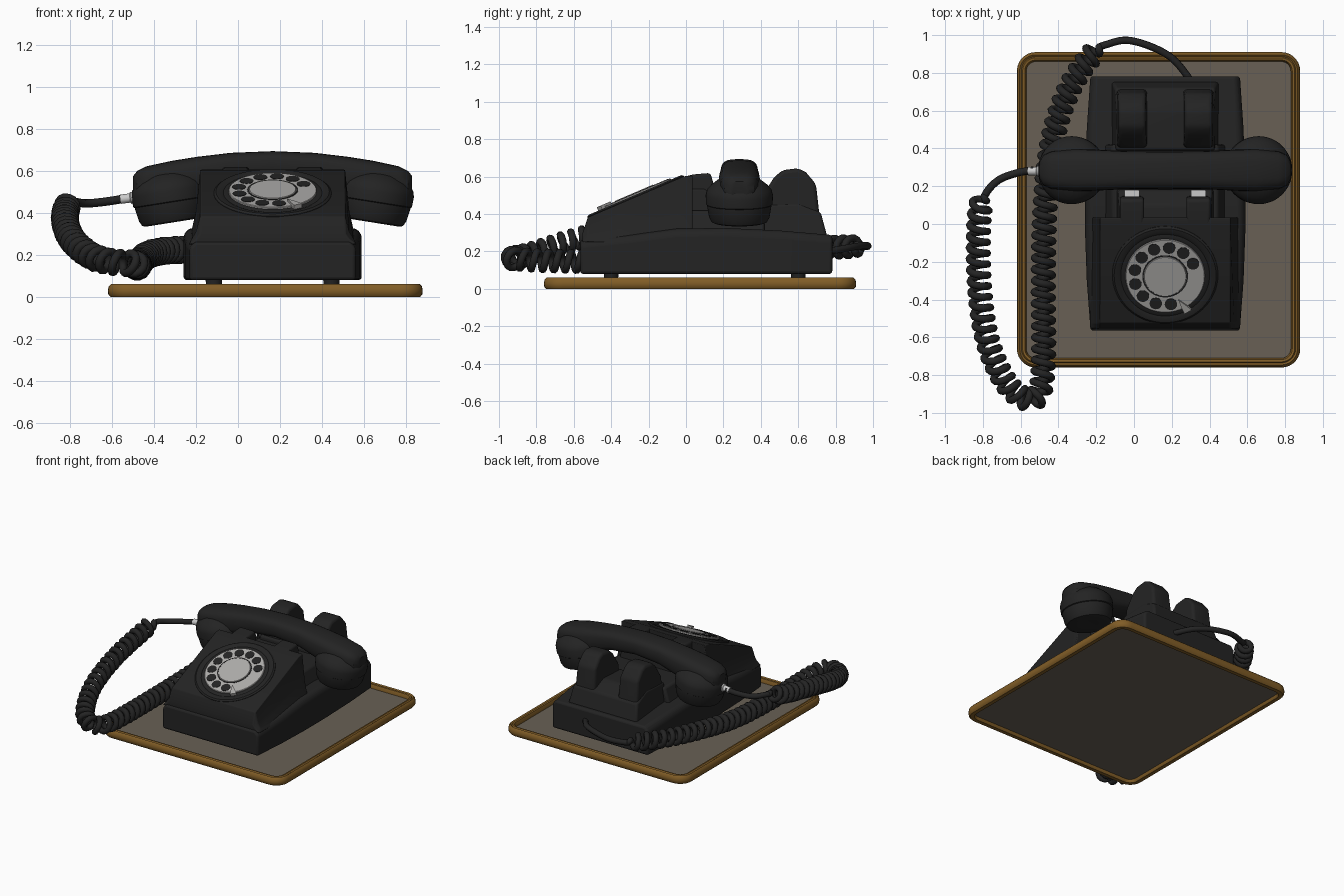
import bpy, bmesh, math
from mathutils import Matrix, Vector

if "Cube" in bpy.data.objects:
    bpy.data.objects.remove(bpy.data.objects["Cube"])

CX = 0.165  # centre line of the telephone


def material(name, rgb, rough=0.5):
    m = bpy.data.materials.new(name)
    m.use_nodes = True
    m.diffuse_color = (*rgb, 1)
    shader = m.node_tree.nodes["Principled BSDF"]
    shader.inputs["Base Color"].default_value = (*rgb, 1)
    shader.inputs["Roughness"].default_value = rough
    return m


BLACK = material("black plastic", (0.017, 0.017, 0.017))
BRASS = material("brown brass", (0.22, 0.11, 0.02))
MAT = material("taupe mat", (0.14, 0.118, 0.09))
GREY = material("pale grey", (0.42, 0.41, 0.4))
SILVER = material("light silver", (0.6, 0.6, 0.6))


def finish(name, bm, mat, bevel=0, matrix=Matrix()):
    bmesh.ops.recalc_face_normals(bm, faces=bm.faces)
    mesh = bpy.data.meshes.new(name)
    bm.to_mesh(mesh)
    bm.free()
    mesh.materials.append(mat)
    ob = bpy.data.objects.new(name, mesh)
    bpy.context.collection.objects.link(ob)
    ob.matrix_world = matrix
    bpy.ops.object.select_all(action="DESELECT")
    ob.select_set(True)
    bpy.context.view_layer.objects.active = ob
    if bevel:
        b = ob.modifiers.new("soft edges", "BEVEL")
        b.width, b.segments, b.limit_method = bevel, 3, "ANGLE"
        b.angle_limit = math.radians(25)
    bpy.ops.object.shade_smooth_by_angle(angle=math.radians(35))
    return ob


def loft(name, rings, mat, closed=False, **kw):
    """Skin a series of equal-length rings; cap the ends unless closed."""
    bm = bmesh.new()
    rows = [[bm.verts.new(p) for p in r] for r in rings]
    for a, b in zip(rows, rows[1:] + rows[:1] if closed else rows[1:]):
        n = len(a)
        for i in range(n):
            bm.faces.new((a[i], a[(i + 1) % n], b[(i + 1) % n], b[i]))
    if not closed:
        bm.faces.new(rows[0])
        bm.faces.new(rows[-1])
    return finish(name, bm, mat, **kw)


def lathe(name, profile, mat, matrix, steps=48, closed=False):
    angles = [2 * math.pi * i / steps for i in range(steps)]
    rings = [[(r * math.cos(a), r * math.sin(a), z) for a in angles] for r, z in profile]
    return loft(name, rings, mat, closed, matrix=matrix)


def extrude(name, outline, x, half, mat, taper=1, bevel=0.015):
    """Side profile in y and z, widened along x about a centre."""
    low = min(z for _, z in outline)
    high = max(z for _, z in outline)
    width = lambda z: half * (1 + (taper - 1) * (z - low) / (high - low))
    return loft(name, [[(x + s * width(z), y, z) for y, z in outline] for s in (-1, 1)],
                mat, bevel=bevel)


def rounded(off, z):
    """Rounded rectangle of the tray edge, inset by off."""
    pts = []
    r = 0.1 - off
    for i in range(32):
        q = i // 8
        a = math.pi / 2 * (q + (i % 8) / 7)
        sx, sy = (1, -1, -1, 1)[q], (1, 1, -1, -1)[q]
        pts.append((0.13 + sx * 0.65 + r * math.cos(a), 0.075 + sy * 0.735 + r * math.sin(a), z))
    return pts


# Tray: two-ridged rim and a flat mat
rim = [(0.012, 0), (0.002, 0.012), (0, 0.03), (0.004, 0.05), (0.014, 0.06), (0.024, 0.052),
       (0.03, 0.06), (0.042, 0.058), (0.05, 0.04), (0.05, 0.015), (0.04, 0)]
loft("tray_rim", [rounded(o, z) for o, z in rim], BRASS, closed=True)
loft("tray_mat", [[(0.13 + sx * 0.71, 0.07 + sy * 0.79, z)
                   for sx, sy in ((-1, -1), (1, -1), (1, 1), (-1, 1))] for z in (0.02, 0.03)], MAT)

# Base: stations along y of (y, half width, top)
base = [(-0.565, 0.395, 0.262), (-0.3, 0.415, 0.29), (-0.05, 0.424, 0.322), (0.2, 0.424, 0.326),
        (0.5, 0.415, 0.312), (0.782, 0.396, 0.288)]
loft("base", [[(CX - w, y, 0.08), (CX + w, y, 0.08), (CX + w, y, t - 0.03), (CX + w - 0.025, y, t),
               (CX - w + 0.025, y, t), (CX - w, y, t - 0.03)] for y, w, t in base], BLACK, bevel=0.015)
for sx in (-1, 1):
    for y in (-0.4, 0.6):
        lathe("foot", [(0.035, 0.03), (0.04, 0.09)], BLACK,
              Matrix.Translation((CX + sx * 0.28, y, 0)), 20)

# Sloping front housing with flared sides
flare = [(0, 0.4), (0.2, 0.385), (0.45, 0.365), (1, 0.345)]
rings = []
for y, top in ((-0.553, 0.3), (-0.525, 0.383), (-0.01, 0.602), (0.035, 0.606)):
    half = [(w, 0.25 + f * (top - 0.25)) for f, w in flare]
    rings.append([(CX + w, y, z) for w, z in half] + [(CX - w, y, z) for w, z in reversed(half)])
loft("front_housing", rings, BLACK, bevel=0.015)

# Cradle: floor, front block, prongs, rear block, horns, plungers
extrude("cradle_floor", [(0, 0.28), (0, 0.42), (0.42, 0.42), (0.42, 0.28)], CX, 0.33, BLACK, 0.85)
extrude("cradle_front", [(0, 0.28), (0, 0.54), (0.1, 0.54), (0.18, 0.48), (0.2, 0.28)], CX, 0.27, BLACK, 0.9)
extrude("cradle_rear", [(0.38, 0.28), (0.39, 0.45), (0.6, 0.46), (0.72, 0.41), (0.755, 0.28)],
        CX, 0.285, BLACK, 0.9)
for s in (-1, 1):
    x = CX + s * 0.176
    extrude("cradle_prong", [(-0.03, 0.4), (-0.03, 0.595), (0.04, 0.612), (0.13, 0.62),
                             (0.145, 0.57), (0.15, 0.4)], x, 0.064, BLACK)
    extrude("cradle_horn", [(0.385, 0.29), (0.41, 0.5), (0.47, 0.595), (0.515, 0.635), (0.6, 0.645),
                            (0.64, 0.625), (0.695, 0.56), (0.725, 0.29)], x, 0.085, BLACK, 0.85, 0.02)
    extrude("plunger", [(0.14, 0.5), (0.14, 0.535), (0.18, 0.535), (0.18, 0.5)], x, 0.04, SILVER, 1, 0.005)

# Dial: stepped ring, finger wheel, holes, centre line, finger stop
dial = Matrix.Translation((CX, -0.268, 0.489)) @ Matrix.Rotation(math.radians(23.2), 4, "X")
lathe("dial_ring", [(0.28, -0.02), (0.28, 0.006), (0.27, 0.014), (0.25, 0.014), (0.235, 0.008),
                    (0.222, 0.012), (0.215, 0.012)], BLACK, dial, 64)
lathe("finger_wheel", [(0.21, 0.0), (0.21, 0.019), (0.207, 0.022)], GREY, dial, 64)
lathe("centre_line", [(0.114, 0.018), (0.114, 0.024), (0.121, 0.024), (0.121, 0.018)],
      BLACK, dial, 48, True)
lathe("dial_centre", [(0.114, 0.018), (0.11, 0.027)], GREY, dial)
for i in range(10):
    a = math.radians(26 + 28.3 * i)
    spot = Matrix.Translation((0.164 * math.cos(a), 0.164 * math.sin(a), 0.018))
    lathe("finger_hole", [(0.033, 0), (0.033, 0.006)], BLACK, dial @ spot, 20)
stop = dial @ Matrix.Rotation(math.radians(-59), 4, "Z")
loft("finger_stop", [[(0.15, -0.008, z), (0.2, -0.018, z), (0.235, -0.022, z), (0.235, 0.022, z),
                      (0.2, 0.012, z)] for z in (0.012, 0.034)], GREY, matrix=stop)

# Handset: arched grip with two tilted cups
rings = []
half = [(0.665, 0.575, 0.49, 0.045), (0.645, 0.6, 0.475, 0.08), (0.6, 0.622, 0.46, 0.1),
        (0.48, 0.648, 0.46, 0.112), (0.36, 0.667, 0.49, 0.108), (0.2, 0.686, 0.54, 0.1)]
stations = [(-x, *r) for x, *r in half] + [(0, 0.694, 0.56, 0.098)] + half[::-1]
for x, top, low, w in stations:
    mid, h = (top + low) / 2, (top - low) / 2
    ring = []
    for i in range(24):
        c, s = math.cos(math.pi * i / 12), math.sin(math.pi * i / 12)
        ring.append((CX + x, 0.285 + w * math.copysign(abs(c) ** 0.65, c),
                     mid + h * math.copysign(abs(s) ** 0.65, s)))
    rings.append(ring)
loft("handset_grip", rings, BLACK)
cup = [(0.06, 0.006), (0.135, 0), (0.15, 0.006), (0.162, 0.03), (0.172, 0.09), (0.172, 0.096),
       (0.178, 0.1), (0.18, 0.15), (0.172, 0.178), (0.15, 0.203), (0.115, 0.23), (0.06, 0.25)]
for s in (-1, 1):
    lathe("handset_cup", cup, BLACK, Matrix.Translation((CX + s * 0.472, 0.285, 0.355))
          @ Matrix.Rotation(s * math.radians(9), 4, "Y"))
lathe("cord_ferrule", [(0.022, 0), (0.022, 0.045), (0.028, 0.05), (0.028, 0.08)], SILVER,
      Matrix.Translation((-0.56, 0.28, 0.465)) @ Matrix.Rotation(math.radians(83), 4, "Y"), 20)

# Cord: smooth path resampled evenly, coiled between its two plain ends
knots = [Vector(p) for p in (
    (-0.53, 0.285, 0.47), (-0.62, 0.27, 0.455), (-0.72, 0.23, 0.445), (-0.79, 0.15, 0.45),
    (-0.82, 0.03, 0.41), (-0.82, -0.3, 0.34), (-0.78, -0.6, 0.26), (-0.69, -0.82, 0.19),
    (-0.59, -0.92, 0.165), (-0.51, -0.91, 0.16), (-0.48, -0.75, 0.15), (-0.48, -0.3, 0.145),
    (-0.47, 0.1, 0.16), (-0.43, 0.45, 0.2), (-0.34, 0.72, 0.22), (-0.21, 0.91, 0.225),
    (-0.13, 0.955, 0.225), (-0.03, 0.972, 0.23), (0.1, 0.935, 0.23), (0.21, 0.87, 0.22), (0.3, 0.76, 0.2))]
path = []
for i in range(len(knots) - 1):
    a, b = knots[max(i - 1, 0)], knots[i]
    c, d = knots[i + 1], knots[min(i + 2, len(knots) - 1)]
    for k in range(60):
        t = k / 60
        path.append(b + (c - a) * (t / 2) + (a * 2 - b * 5 + c * 4 - d) * (t * t / 2)
                    + (b * 3 - a - c * 3 + d) * (t ** 3 / 2))
total = sum((q - p).length for p, q in zip(path, path[1:]))
points, travelled, target = [], 0, 0
for p, q in zip(path, path[1:]):
    step = (q - p).length
    while target <= travelled + step:
        tangent = (q - p).normalized()
        side = tangent.cross(Vector((0, 0, 1))).normalized()
        up = side.cross(tangent)
        ramp = min((target - 0.31) / 0.05, (total - 0.56 - target) / 0.05, 1)
        turn = 2 * math.pi * target / 0.06
        points.append(p + tangent * (target - travelled)
                      + (side * math.cos(turn) + up * math.sin(turn)) * 0.048 * max(ramp, 0))
        target += 0.06 / 14
    travelled += step
curve = bpy.data.curves.new("coiled_cord", "CURVE")
curve.dimensions = "3D"
curve.bevel_depth, curve.bevel_resolution, curve.use_fill_caps = 0.02, 2, True
spline = curve.splines.new("POLY")
spline.points.add(len(points) - 1)
for sp, p in zip(spline.points, points):
    sp.co = (*p, 1)
spline.use_smooth = True
curve.materials.append(BLACK)
bpy.context.collection.objects.link(bpy.data.objects.new("coiled_cord", curve))
